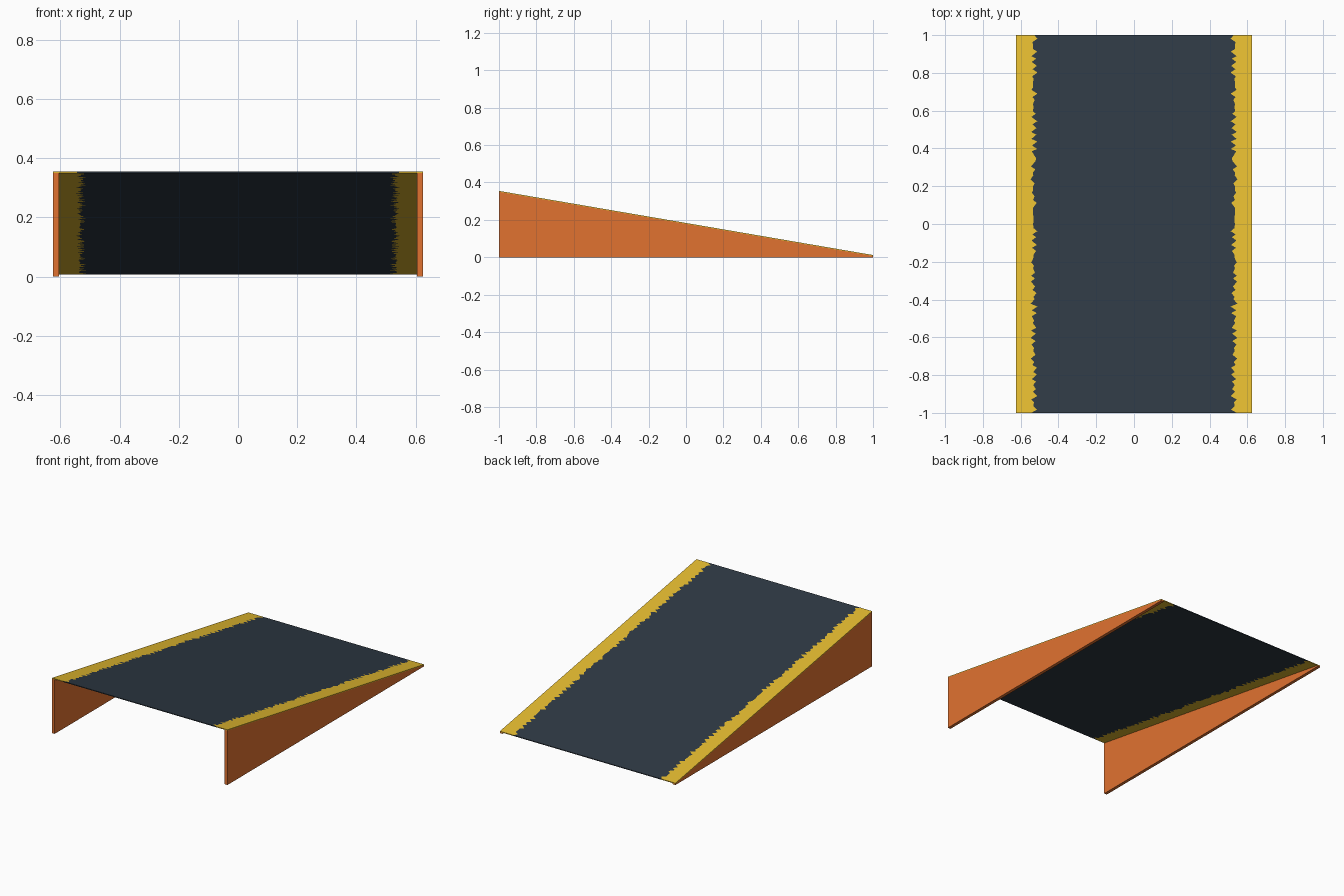
import bpy, bmesh, random

if "Cube" in bpy.data.objects:
    bpy.data.objects.remove(bpy.data.objects["Cube"])

random.seed(4)
HALF_W = 0.625
PANEL_T = 0.02
DECK_T = 0.005
Z_FRONT, Z_BACK = 0.355, 0.012


def material(name, rgb):
    m = bpy.data.materials.new(name)
    m.diffuse_color = (*rgb, 1)
    m.use_nodes = True
    m.node_tree.nodes["Principled BSDF"].inputs["Base Color"].default_value = m.diffuse_color
    return m


ORANGE = material("orange", (0.75, 0.17, 0.03))
YELLOW = material("yellow", (0.78, 0.50, 0.03))
SLATE = material("slate", (0.028, 0.042, 0.058))


def top_z(y):
    return Z_FRONT + (Z_BACK - Z_FRONT) * (y + 1) / 2


def finish(name, bm, mat):
    bmesh.ops.recalc_face_normals(bm, faces=bm.faces)
    me = bpy.data.meshes.new(name)
    bm.to_mesh(me)
    bm.free()
    me.materials.append(mat)
    ob = bpy.data.objects.new(name, me)
    bpy.context.collection.objects.link(ob)
    return ob


def sloped_strip(name, rows, mat):
    """Thin sloping sheet; each row is (y, x_left, x_right)."""
    bm = bmesh.new()
    rings = []
    for y, a, b in rows:
        z = top_z(y)
        rings.append([bm.verts.new(p) for p in (
            (a, y, z), (b, y, z), (b, y, z - DECK_T), (a, y, z - DECK_T))])
    for r, s in zip(rings, rings[1:]):
        for i in range(4):
            j = (i + 1) % 4
            bm.faces.new((r[i], r[j], s[j], s[i]))
    bm.faces.new(rings[0])
    bm.faces.new(rings[-1])
    return finish(name, bm, mat)


def side_panel(name, x0, x1):
    bm = bmesh.new()
    profile = [(-1, 0), (1, 0), (1, top_z(1) - DECK_T), (-1, top_z(-1) - DECK_T)]
    face = bm.faces.new([bm.verts.new((x0, y, z)) for y, z in profile])
    ext = bmesh.ops.extrude_face_region(bm, geom=[face])
    verts = [v for v in ext["geom"] if isinstance(v, bmesh.types.BMVert)]
    bmesh.ops.translate(bm, verts=verts, vec=(x1 - x0, 0, 0))
    return finish(name, bm, ORANGE)


# Ragged paint boundary shared by the deck and both stripes
N = 110
edge = []
for i in range(N + 1):
    y = -1 + 2 * i / N
    if 0 < i < N:
        y += random.uniform(-0.004, 0.004)
    x = 0.54 - (random.uniform(0.005, 0.03) if i % 2 else random.uniform(-0.008, 0.008))
    if random.random() < 0.08:
        x -= 0.018
    edge.append((y, x))

# Dark deck and worn yellow edge stripes
sloped_strip("deck", [(y, -x, x) for y, x in edge], SLATE)
sloped_strip("right_stripe", [(y, x, HALF_W) for y, x in edge], YELLOW)
sloped_strip("left_stripe", [(y, -HALF_W, -x) for y, x in edge], YELLOW)

# Wedge-shaped side panels
side_panel("right_panel", HALF_W - PANEL_T, HALF_W)
side_panel("left_panel", -HALF_W, -HALF_W + PANEL_T)
